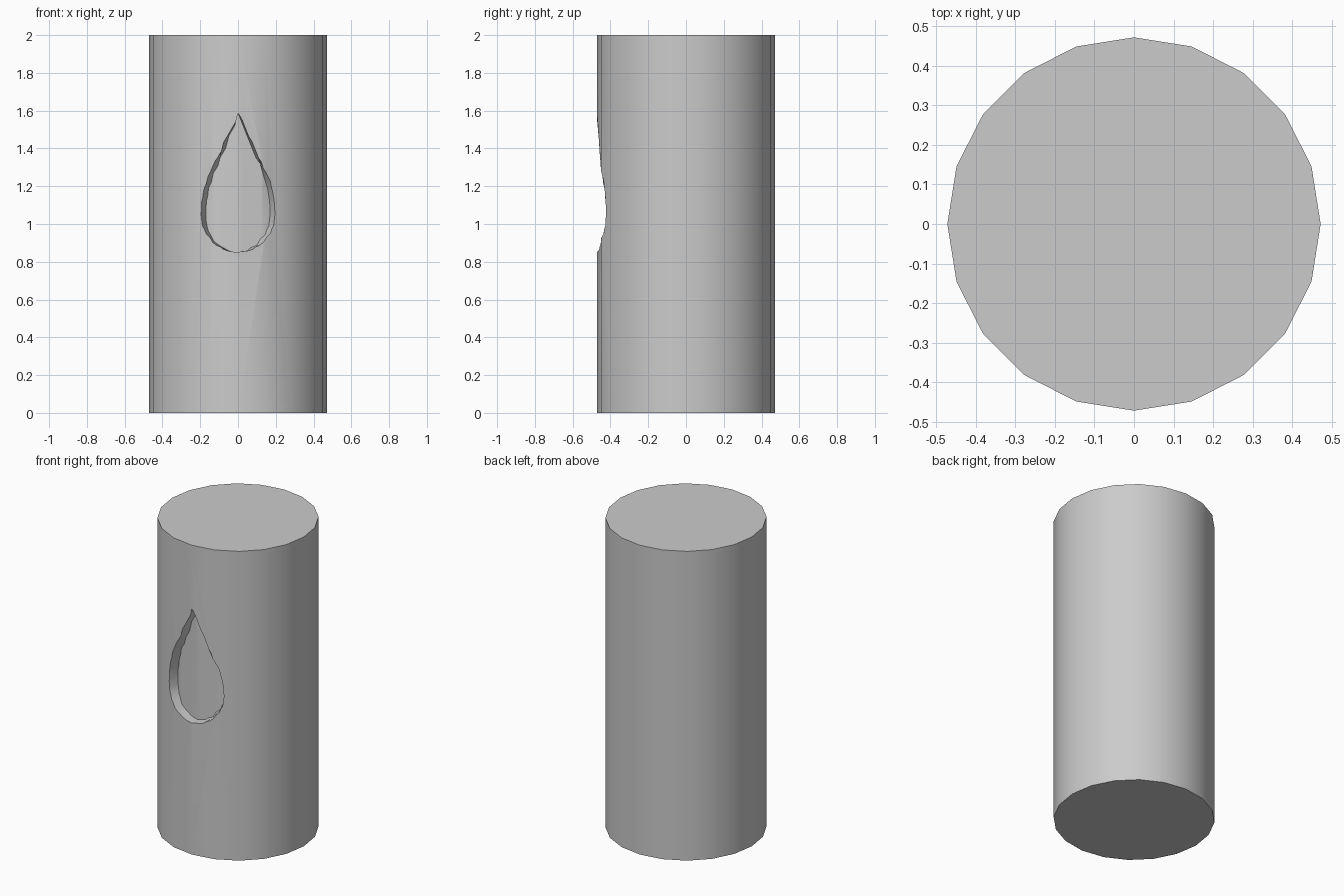
import bpy, bmesh, math

if "Cube" in bpy.data.objects:
    bpy.data.objects.remove(bpy.data.objects["Cube"])

R, FLOOR_R, H, SIDES = 0.472, 0.412, 2.0, 20


def make_object(name, bm):
    bmesh.ops.recalc_face_normals(bm, faces=bm.faces[:])
    mesh = bpy.data.meshes.new(name)
    bm.to_mesh(mesh)
    bm.free()
    obj = bpy.data.objects.new(name, mesh)
    bpy.context.collection.objects.link(obj)
    return obj


def cylinder(name, radius, height):
    bm = bmesh.new()
    ring = [bm.verts.new((radius * math.cos(2 * math.pi * i / SIDES),
                          radius * math.sin(2 * math.pi * i / SIDES), 0))
            for i in range(SIDES)]
    base = bm.faces.new(ring)
    top = bmesh.ops.extrude_face_region(bm, geom=[base], use_keep_orig=True)
    verts = [g for g in top["geom"] if isinstance(g, bmesh.types.BMVert)]
    bmesh.ops.translate(bm, verts=verts, vec=(0, 0, height))
    return make_object(name, bm)


def subtract(target, cutter):
    mod = target.modifiers.new("cut", 'BOOLEAN')
    mod.operation = 'DIFFERENCE'
    mod.solver = 'EXACT'
    mod.object = cutter
    bpy.context.view_layer.objects.active = target
    bpy.ops.object.modifier_apply(modifier=mod.name)
    bpy.data.objects.remove(cutter)


# Teardrop outline: right half from tip to bottom, then mirrored
half = [(0, 1.588), (0.056, 1.467), (0.109, 1.352), (0.150, 1.27),
        (0.180, 1.19), (0.194, 1.12), (0.198, 1.05), (0.190, 0.99),
        (0.168, 0.945), (0.115, 0.887), (0.058, 0.859), (0, 0.85)]
outline = half + [(-x, z) for x, z in half[-2:0:-1]]

# Wedge that narrows towards the cylinder axis
bm = bmesh.new()
rings = []
for depth in (0.25, 0.60):
    rings.append([bm.verts.new((depth * x / math.sqrt(R * R - x * x), -depth, z))
                  for x, z in outline])
    bm.faces.new(rings[-1])
inner, outer = rings
n = len(outline)
for i in range(n):
    j = (i + 1) % n
    bm.faces.new((inner[i], inner[j], outer[j], outer[i]))
wedge = make_object("recess_cutter", bm)

# Keep only the wedge outside the recess floor, then cut the body
subtract(wedge, cylinder("recess_floor", FLOOR_R, H))
body = cylinder("cylinder_body", R, H)
subtract(body, wedge)

bpy.ops.object.select_all(action='DESELECT')
body.select_set(True)
bpy.context.view_layer.objects.active = body
bpy.ops.object.shade_smooth_by_angle(angle=math.radians(30))
